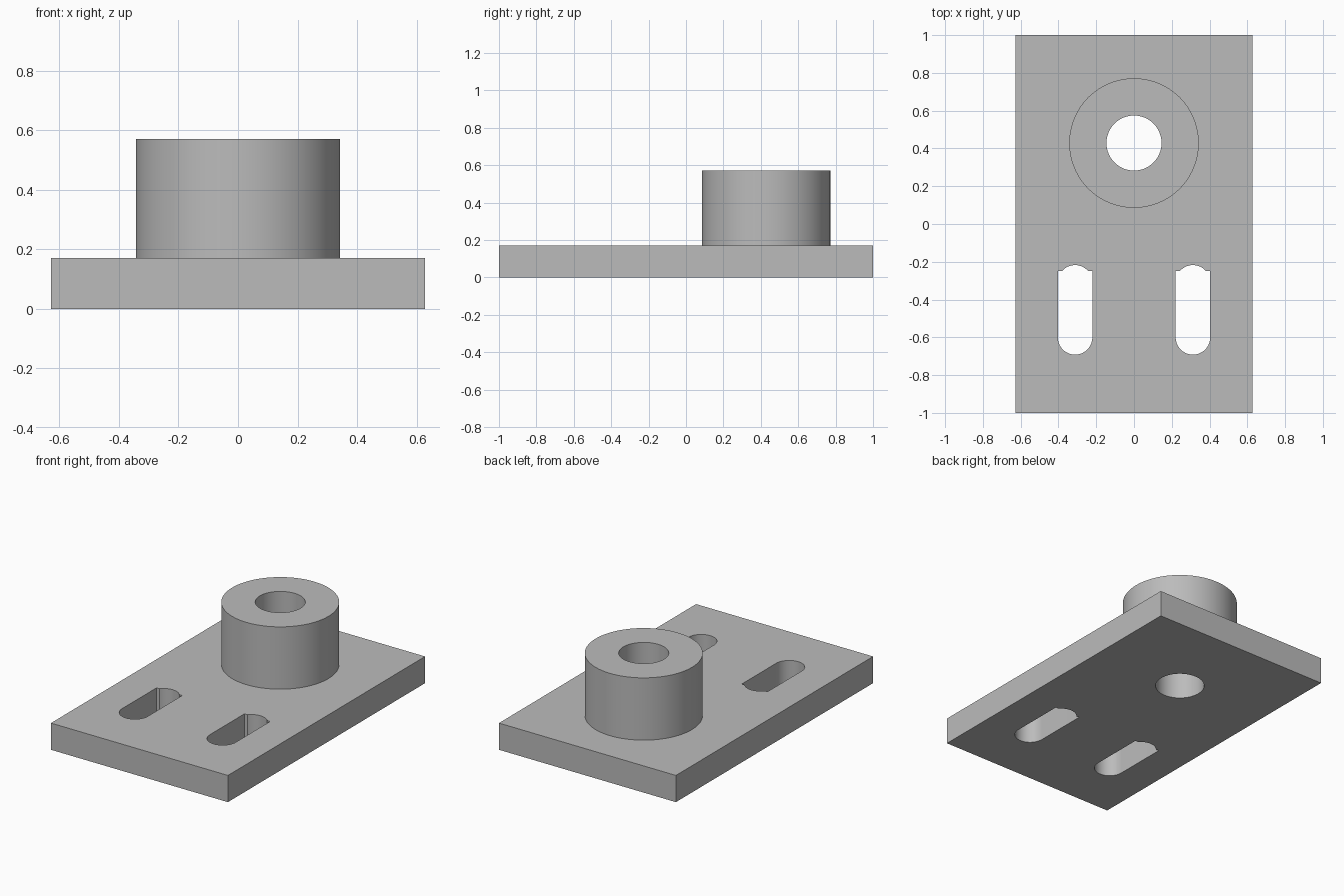
import bpy, bmesh
from math import sin, cos, pi, asin

default = bpy.data.objects.get("Cube")
if default:
    bpy.data.objects.remove(default)

U = 2 / 70                       # one design unit
PLATE_T, TOP = 6 * U, 20 * U     # plate thickness, overall height
BOSS_Y, BOSS_R, BORE_R = 15 * U, 12 * U, 5.1 * U
SLOT_X, SLOT_R = 0.312, 3.2 * U
SLOT_FRONT, SLOT_BACK, SLOT_SHOULDER = -0.6, -0.309, -0.25

steel = bpy.data.materials.new("plain grey")
steel.use_nodes = True
grey = (0.5, 0.5, 0.5, 1)
steel.diffuse_color = grey
steel.node_tree.nodes["Principled BSDF"].inputs["Base Color"].default_value = grey


def arc(x, y, r, start, end, steps):
    return [(x + r * cos(start + (end - start) * i / steps),
             y + r * sin(start + (end - start) * i / steps)) for i in range(steps + 1)]


def circle(x, y, r):
    return arc(x, y, r, 0, 2 * pi, 96)[:-1]


def slot(x):
    """Rounded front end, straight sides with square shoulders, narrower round back end."""
    a = asin((SLOT_SHOULDER - SLOT_BACK) / SLOT_R)
    return (arc(x, SLOT_FRONT, SLOT_R, pi, 2 * pi, 32)
            + [(x + SLOT_R, SLOT_SHOULDER)]
            + arc(x, SLOT_BACK, SLOT_R, a, pi - a, 24)
            + [(x - SLOT_R, SLOT_SHOULDER)])


def extrude_profile(name, loops, z0, z1):
    """Fill an outline with holes and extrude it upwards."""
    bm = bmesh.new()
    for loop in loops:
        verts = [bm.verts.new((x, y, z0)) for x, y in loop]
        for a, b in zip(verts, verts[1:] + verts[:1]):
            bm.edges.new((a, b))
    bmesh.ops.triangle_fill(bm, use_beauty=True, use_dissolve=False, edges=bm.edges[:])
    grown = bmesh.ops.extrude_face_region(bm, geom=bm.faces[:], use_keep_orig=True)
    top = [v for v in grown["geom"] if isinstance(v, bmesh.types.BMVert)]
    bmesh.ops.translate(bm, verts=top, vec=(0, 0, z1 - z0))
    bmesh.ops.recalc_face_normals(bm, faces=bm.faces[:])
    mesh = bpy.data.meshes.new(name)
    bm.to_mesh(mesh)
    bm.free()
    mesh.materials.append(steel)
    obj = bpy.data.objects.new(name, mesh)
    bpy.context.collection.objects.link(obj)
    bpy.ops.object.select_all(action='DESELECT')
    obj.select_set(True)
    bpy.context.view_layer.objects.active = obj
    bpy.ops.object.shade_smooth_by_angle(angle=pi / 6)
    return obj


# Base plate with the bore and two slots
w = 22 * U
outline = [(-w, -1), (w, -1), (w, 1), (-w, 1)]
bore = circle(0, BOSS_Y, BORE_R)
extrude_profile("base_plate", [outline, bore, slot(-SLOT_X), slot(SLOT_X)], 0, PLATE_T)

# Hollow boss standing on the plate
extrude_profile("boss", [circle(0, BOSS_Y, BOSS_R), bore], PLATE_T, TOP)
